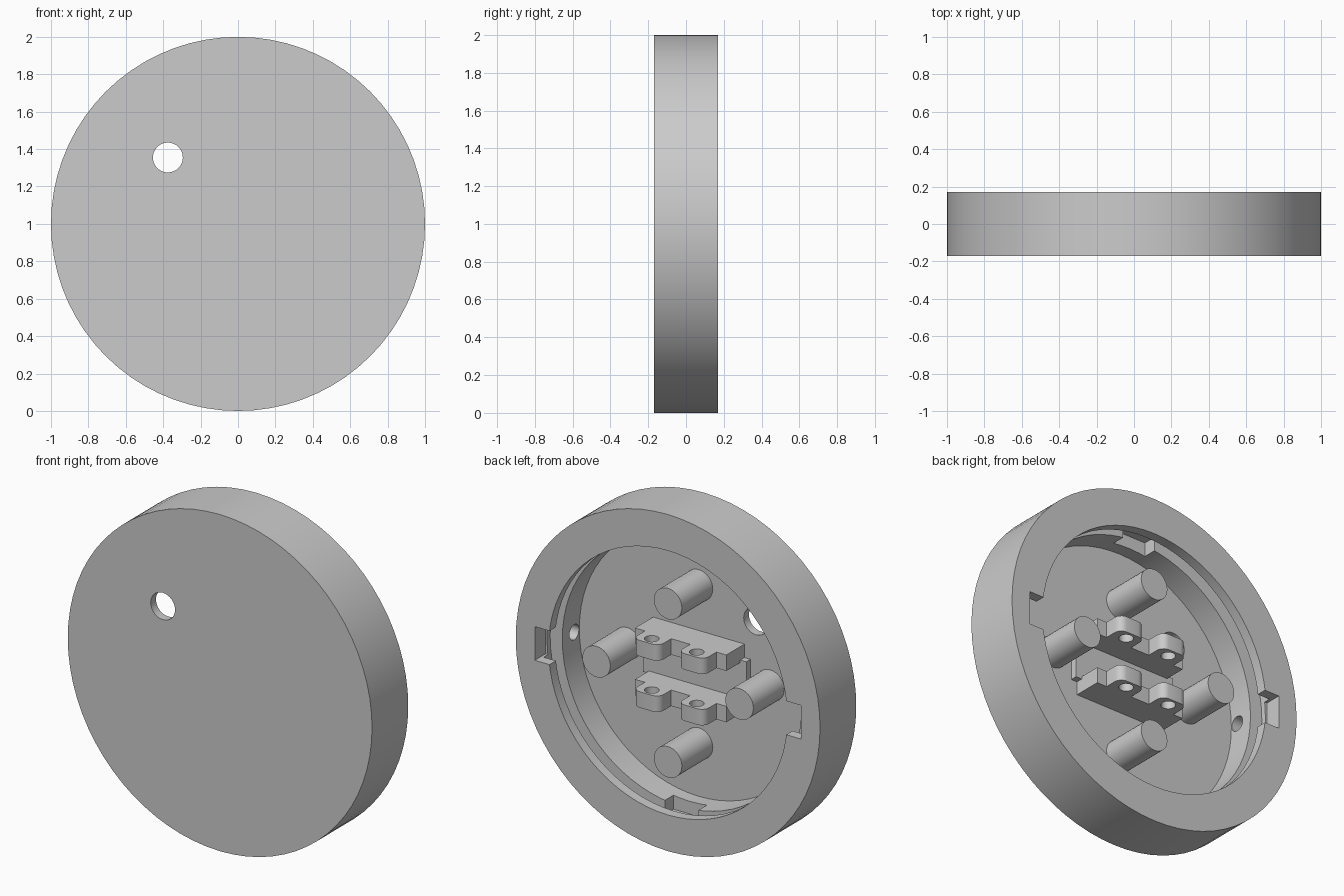
import bpy, bmesh, math
from mathutils import Vector

cube = bpy.data.objects.get("Cube")
if cube:
    bpy.data.objects.remove(cube, do_unlink=True)

BACK, FRONT, FLOOR = 0.17, -0.17, -0.12   # depth planes of the dish

grey = bpy.data.materials.new("plain_grey")
grey.use_nodes = True
grey.diffuse_color = (0.6, 0.6, 0.6, 1)
grey.node_tree.nodes["Principled BSDF"].inputs["Base Color"].default_value = (0.6, 0.6, 0.6, 1)


def finish(obj, name):
    obj.name = name
    obj.data.materials.clear()
    obj.data.materials.append(grey)
    return obj


def rod(name, radius, start, end, sides=32):
    a, b = Vector(start), Vector(end)
    bpy.ops.mesh.primitive_cylinder_add(vertices=sides, radius=radius, depth=(b - a).length,
                                        location=(a + b) / 2,
                                        rotation=(b - a).to_track_quat('Z', 'Y').to_euler())
    return finish(bpy.context.object, name)


def box(name, low, high):
    a, b = Vector(low), Vector(high)
    bpy.ops.mesh.primitive_cube_add(size=1, location=(a + b) / 2)
    obj = bpy.context.object
    obj.scale = b - a
    bpy.ops.object.transform_apply(location=False, rotation=False, scale=True)
    return finish(obj, name)


def cut(target, cutter):
    mod = target.modifiers.new("cut", 'BOOLEAN')
    mod.operation, mod.solver, mod.object = 'DIFFERENCE', 'EXACT', cutter
    bpy.context.view_layer.objects.active = target
    bpy.ops.object.modifier_apply(modifier=mod.name)
    bpy.data.objects.remove(cutter, do_unlink=True)


def smooth(obj):
    bpy.ops.object.select_all(action='DESELECT')
    obj.select_set(True)
    bpy.context.view_layer.objects.active = obj
    bpy.ops.object.shade_smooth_by_angle(angle=math.radians(30))


# Round dish with a cavity open to the back
dish = rod("round_dish", 1.0, (0, FRONT, 1), (0, BACK, 1), 72)
cut(dish, rod("cavity", 0.785, (0, FLOOR, 1), (0, BACK + 0.1, 1), 72))
# Twist-lock groove behind the lip
cut(dish, rod("groove", 0.865, (0, BACK - 0.13, 1), (0, BACK - 0.06, 1), 72))
# Entry notches through the lip on both sides
cut(dish, box("notches", (-0.875, BACK - 0.1, 0.9), (0.875, BACK + 0.1, 1.1)))
# Locking recesses at top and bottom of the groove
cut(dish, box("recesses", (-0.11, BACK - 0.21, 0.14), (0.11, BACK - 0.1, 1.86)))
# Blind side holes and the hole through the front
cut(dish, rod("side_holes", 0.045, (-0.87, -0.07, 1), (0.87, -0.07, 1), 24))
cut(dish, rod("front_hole", 0.08, (-0.375, FRONT - 0.1, 1.355), (-0.375, 0, 1.355)))
smooth(dish)

# Four round pegs
for name, x, z in (("left_peg", 0.47, 1), ("right_peg", -0.47, 1),
                   ("top_peg", 0, 1.47), ("bottom_peg", 0, 0.53)):
    smooth(rod(name, 0.092, (x, FLOOR - 0.01, z), (x, BACK, z)))

# Mounting plate on the cavity floor
box("mounting_plate", (-0.34, FLOOR - 0.01, 0.88), (0.34, -0.08, 1.12))


def bracket(name, z, thickness=0.095):
    """Shelf with two rounded tabs, each with an upright hole."""
    tip, step = BACK - 0.005, 0.05
    half = [(0.3, FLOOR - 0.005), (0.3, step), (0.235, step),
            (0.235, tip), (0.062, tip), (0.062, step)]
    outline = half + [(-x, y) for x, y in reversed(half)]
    bm = bmesh.new()
    face = bm.faces.new([bm.verts.new((x, y, z)) for x, y in outline])
    new = bmesh.ops.extrude_face_region(bm, geom=[face])["geom"]
    bmesh.ops.translate(bm, vec=(0, 0, thickness),
                        verts=[v for v in new if isinstance(v, bmesh.types.BMVert)])
    corners = [e for e in bm.edges if all(v.co.y > tip - 0.001 for v in e.verts)
               and abs(e.verts[0].co.z - e.verts[1].co.z) > 0.01]
    bmesh.ops.bevel(bm, geom=corners, offset=0.045, segments=5, profile=0.5, affect='EDGES')
    bmesh.ops.recalc_face_normals(bm, faces=bm.faces)
    mesh = bpy.data.meshes.new(name)
    bm.to_mesh(mesh)
    bm.free()
    obj = finish(bpy.data.objects.new(name, mesh), name)
    bpy.context.collection.objects.link(obj)
    for x in (-0.148, 0.148):
        cut(obj, rod("tab_hole", 0.04, (x, 0.11, z - 0.1), (x, 0.11, z + 0.2), 24))
    smooth(obj)


bracket("upper_bracket", 1.105)
bracket("lower_bracket", 0.8)
